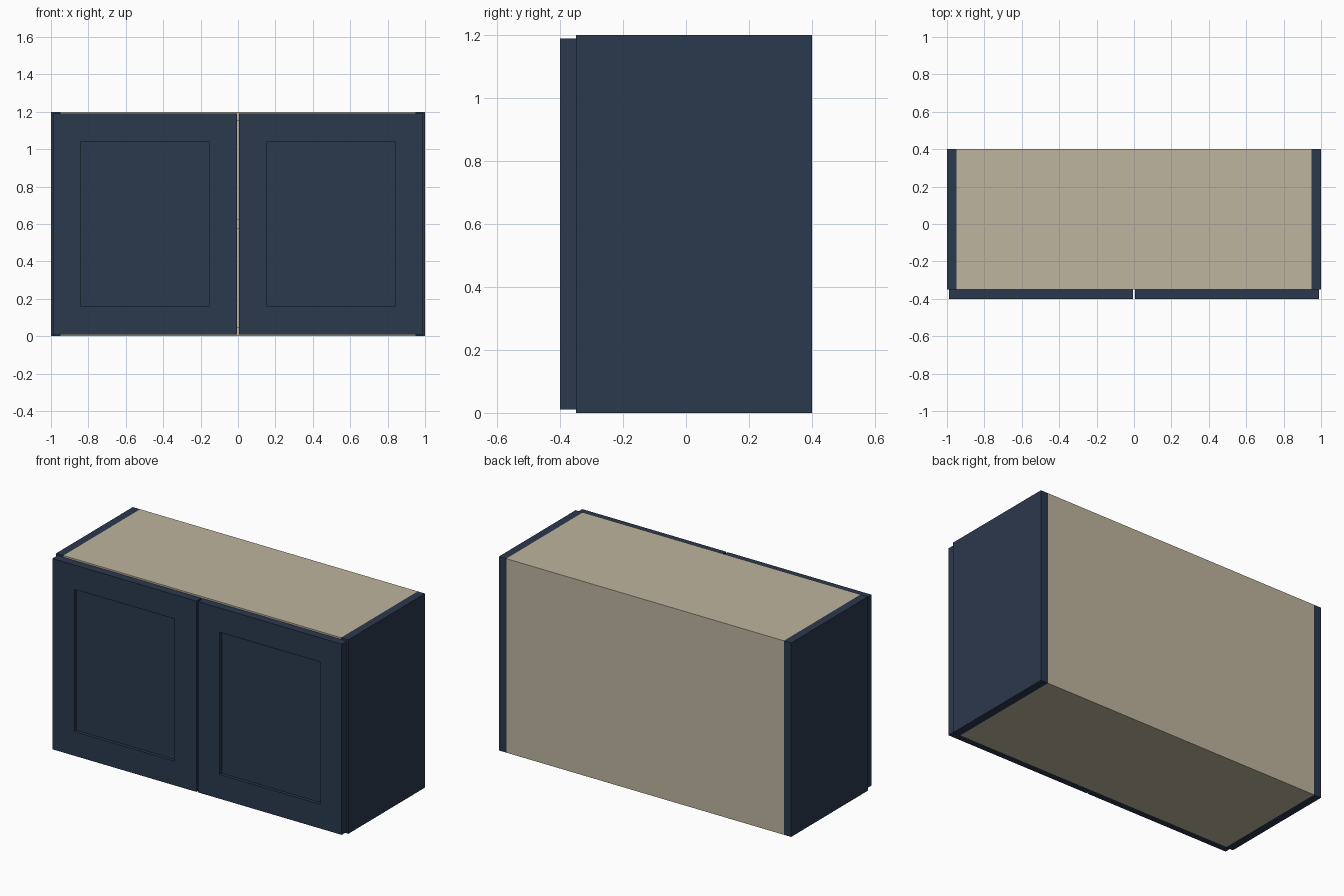
import bpy, bmesh

if "Cube" in bpy.data.objects:
    bpy.data.objects.remove(bpy.data.objects["Cube"])


def material(name, rgb):
    m = bpy.data.materials.new(name)
    m.diffuse_color = (*rgb, 1)
    m.use_nodes = True
    m.node_tree.nodes["Principled BSDF"].inputs["Base Color"].default_value = m.diffuse_color
    return m


BLUE = material("navy_paint", (0.024, 0.040, 0.075))
TAN = material("tan_board", (0.52, 0.46, 0.345))


def box(name, lo, hi, mat, recess=None):
    """Box from corner lo to corner hi; recess=(frame width, depth) sinks a front panel."""
    bm = bmesh.new()
    bmesh.ops.create_cube(bm, size=1)
    for v in bm.verts:
        v.co = [(a + b) / 2 + c * (b - a) for a, b, c in zip(lo, hi, v.co)]
    bm.normal_update()
    if recess:
        width, depth = recess
        front = min(bm.faces, key=lambda f: f.calc_center_median().y)
        # frame inset, then the centre panel pushed straight back
        bmesh.ops.inset_region(bm, faces=[front], thickness=width, use_even_offset=True)
        new = bmesh.ops.extrude_discrete_faces(bm, faces=[front])["faces"][0]
        bmesh.ops.translate(bm, verts=new.verts, vec=(0, depth, 0))
    mesh = bpy.data.meshes.new(name)
    bm.to_mesh(mesh)
    bm.free()
    mesh.materials.append(mat)
    ob = bpy.data.objects.new(name, mesh)
    bpy.context.collection.objects.link(ob)
    return ob


W, T = 0.95, 0.05        # inner half width, board thickness
Y0, Y1, H = -0.35, 0.40, 1.20

# Side walls and recessed-panel doors, left and right
for side, s in (("left", -1), ("right", 1)):
    xs = sorted((s * W, s * 1.0))
    box(f"{side}_side", (xs[0], Y0, 0), (xs[1], Y1, H), BLUE)
    xs = sorted((s * 0.005, s * 0.99))
    box(f"{side}_door", (xs[0], -0.40, 0.01), (xs[1], Y0, H - 0.01), BLUE, (0.15, 0.02))

# Carcass boards between the sides
box("bottom_board", (-W, Y0, 0), (W, Y1, T), TAN)
box("top_board", (-W, Y0, H - T), (W, Y1, H), TAN)
box("back_board", (-W, Y1 - 0.02, T), (W, Y1, H - T), TAN)
box("shelf", (-W, Y0 + 0.02, 0.575), (W, Y1 - 0.02, 0.625), TAN)
